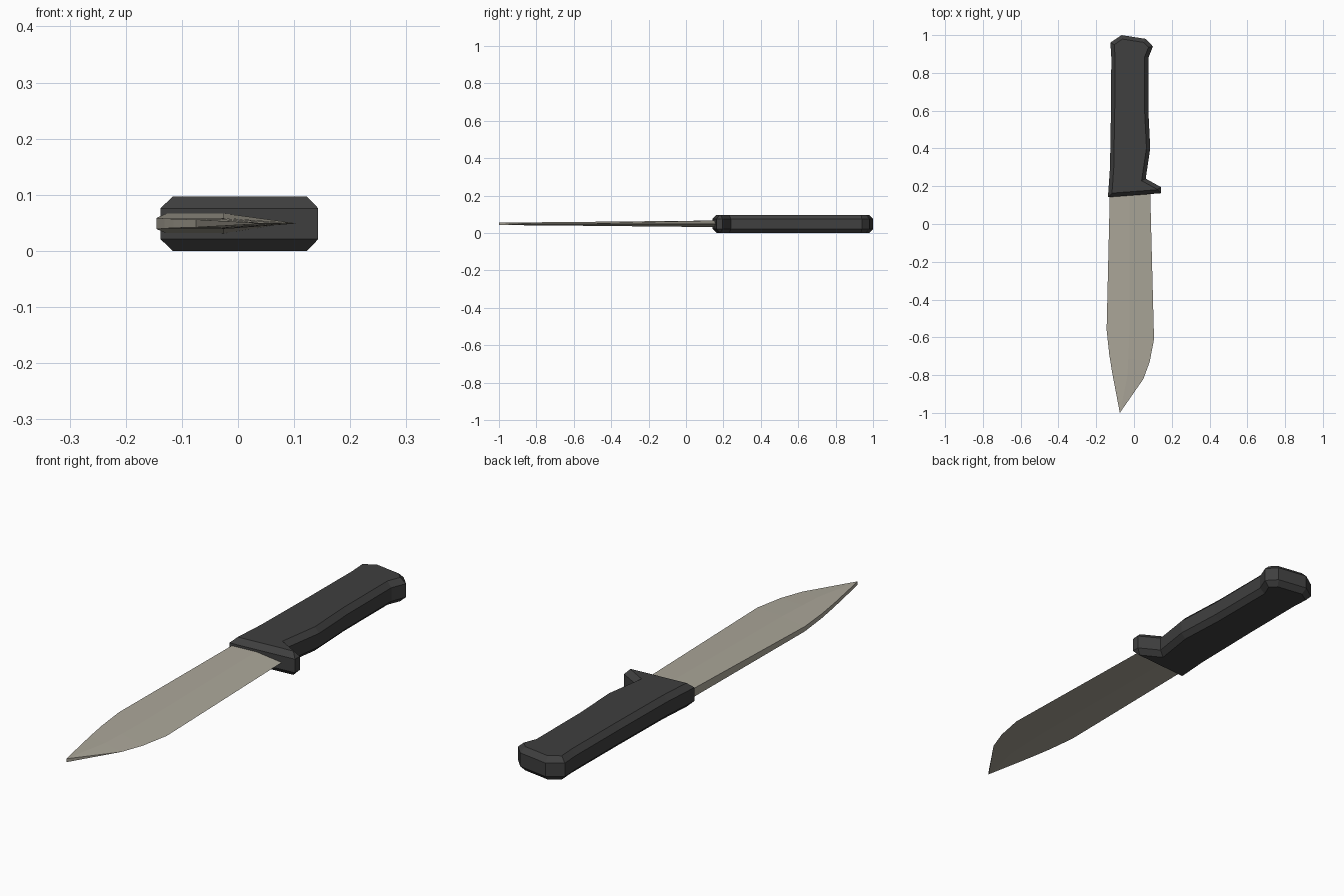
import bpy, bmesh

if "Cube" in bpy.data.objects:
    bpy.data.objects.remove(bpy.data.objects["Cube"])


def material(name, rgb):
    m = bpy.data.materials.new(name)
    m.diffuse_color = (*rgb, 1)
    m.use_nodes = True
    m.node_tree.nodes["Principled BSDF"].inputs["Base Color"].default_value = m.diffuse_color
    return m


def finish(bm, name, mat):
    bmesh.ops.recalc_face_normals(bm, faces=bm.faces[:])
    me = bpy.data.meshes.new(name)
    bm.to_mesh(me)
    bm.free()
    ob = bpy.data.objects.new(name, me)
    bpy.context.collection.objects.link(ob)
    me.materials.append(mat)
    return ob


black = material("black grip", (0.05, 0.05, 0.05))
steel = material("warm steel", (0.41, 0.385, 0.32))

# Handle with finger guard: extruded outline, chamfered on both flat sides
outline = [(-0.138, 0.142), (0.143, 0.163), (0.143, 0.195), (0.062, 0.24),
           (0.086, 0.40), (0.076, 0.60), (0.076, 0.88), (0.10, 0.94),
           (0.062, 0.98), (-0.066, 1.0), (-0.125, 0.96), (-0.12, 0.88),
           (-0.122, 0.60), (-0.127, 0.30)]
bm = bmesh.new()
low = [bm.verts.new((x, y, 0.021)) for x, y in outline]
high = [bm.verts.new((x, y, 0.076)) for x, y in outline]
caps = [bm.faces.new(low[::-1]), bm.faces.new(high)]
for i in range(len(outline)):
    j = (i + 1) % len(outline)
    bm.faces.new((low[i], low[j], high[j], high[i]))
bm.normal_update()
for cap in caps:
    bmesh.ops.inset_region(bm, faces=[cap], thickness=0.02, depth=0.021,
                           use_even_offset=True, use_boundary=True)
finish(bm, "handle", black)

# Blade: thick flat spine, ridge, sharp edge; sections run from guard to tip
# (spine x, spine y, ridge x, edge x, edge y, half thickness)
sections = [(-0.127, 0.20, -0.025, 0.085, 0.20, 0.018),
            (-0.145, -0.56, -0.025, 0.106, -0.61, 0.010),
            (-0.131, -0.69, -0.03, 0.083, -0.73, 0.009),
            (-0.115, -0.79, -0.035, 0.05, -0.82, 0.008)]
MID = 0.049
bm = bmesh.new()
rings = []
for sx, sy, rx, ex, ey, h in sections:
    ry = (sy + ey) / 2
    pts = [(sx, sy, h), (rx, ry, h), (ex, ey, 0), (rx, ry, -h), (sx, sy, -h)]
    rings.append([bm.verts.new((x, y, MID + z)) for x, y, z in pts])
for a, b in zip(rings, rings[1:]):
    for i in range(5):
        j = (i + 1) % 5
        bm.faces.new((a[i], a[j], b[j], b[i]))
bm.faces.new(rings[0])
# Tip: short upright edge closing the last section
top, bot = [bm.verts.new((-0.075, -1.0, MID + z)) for z in (0.007, -0.007)]
s1, r1, e, r2, s2 = rings[-1]
for f in ((s1, r1, top), (r1, e, top), (e, bot, top),
          (e, r2, bot), (r2, s2, bot), (s2, s1, top, bot)):
    bm.faces.new(f)
finish(bm, "blade", steel)
